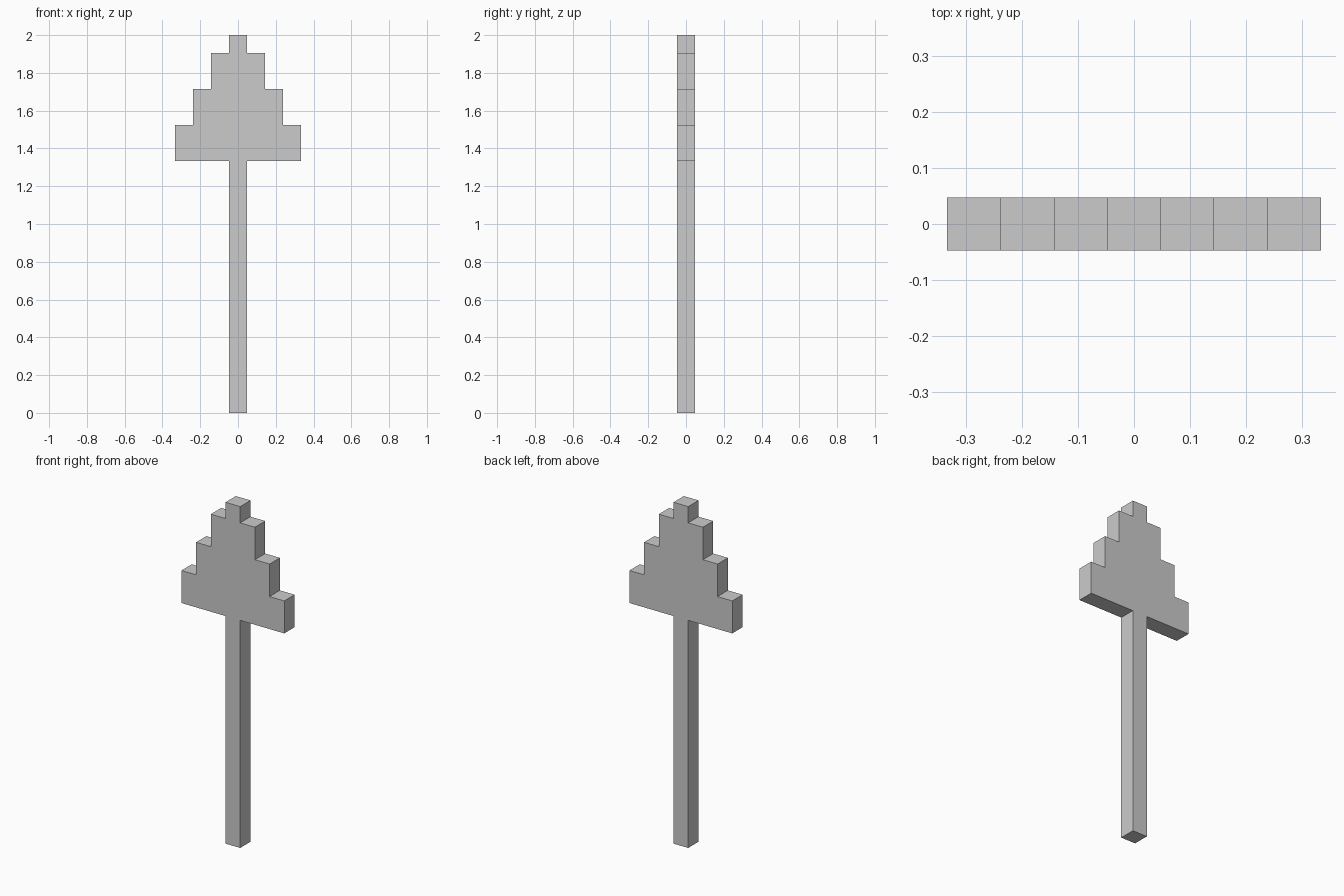
import bpy
import bmesh

if "Cube" in bpy.data.objects:
    bpy.data.objects.remove(bpy.data.objects["Cube"])

U = 2 / 21  # one block of the stepped grid; the model is 21 blocks tall


def extrude_silhouette(name, right_side):
    """Mirror a right-hand outline (x, z in blocks) and extrude it one block deep."""
    outline = right_side + [(-x, z) for x, z in reversed(right_side)]
    bm = bmesh.new()
    face = bm.faces.new([bm.verts.new((x * U, -U / 2, z * U)) for x, z in outline])
    back = bmesh.ops.extrude_face_region(bm, geom=[face], use_keep_orig=True)
    verts = [g for g in back["geom"] if isinstance(g, bmesh.types.BMVert)]
    bmesh.ops.translate(bm, vec=(0, U, 0), verts=verts)
    bmesh.ops.recalc_face_normals(bm, faces=bm.faces)
    mesh = bpy.data.meshes.new(name)
    bm.to_mesh(mesh)
    bm.free()
    obj = bpy.data.objects.new(name, mesh)
    bpy.context.collection.objects.link(obj)
    return obj


# Straight square shaft
extrude_silhouette("shaft", [(0.5, 0), (0.5, 14)])

# Stepped arrow head: each tier is (half width, bottom, top)
tiers = [(3.5, 14, 16), (2.5, 16, 18), (1.5, 18, 20), (0.5, 20, 21)]
steps = [(w, z) for w, low, high in tiers for z in (low, high)]
extrude_silhouette("arrow_head", steps)
